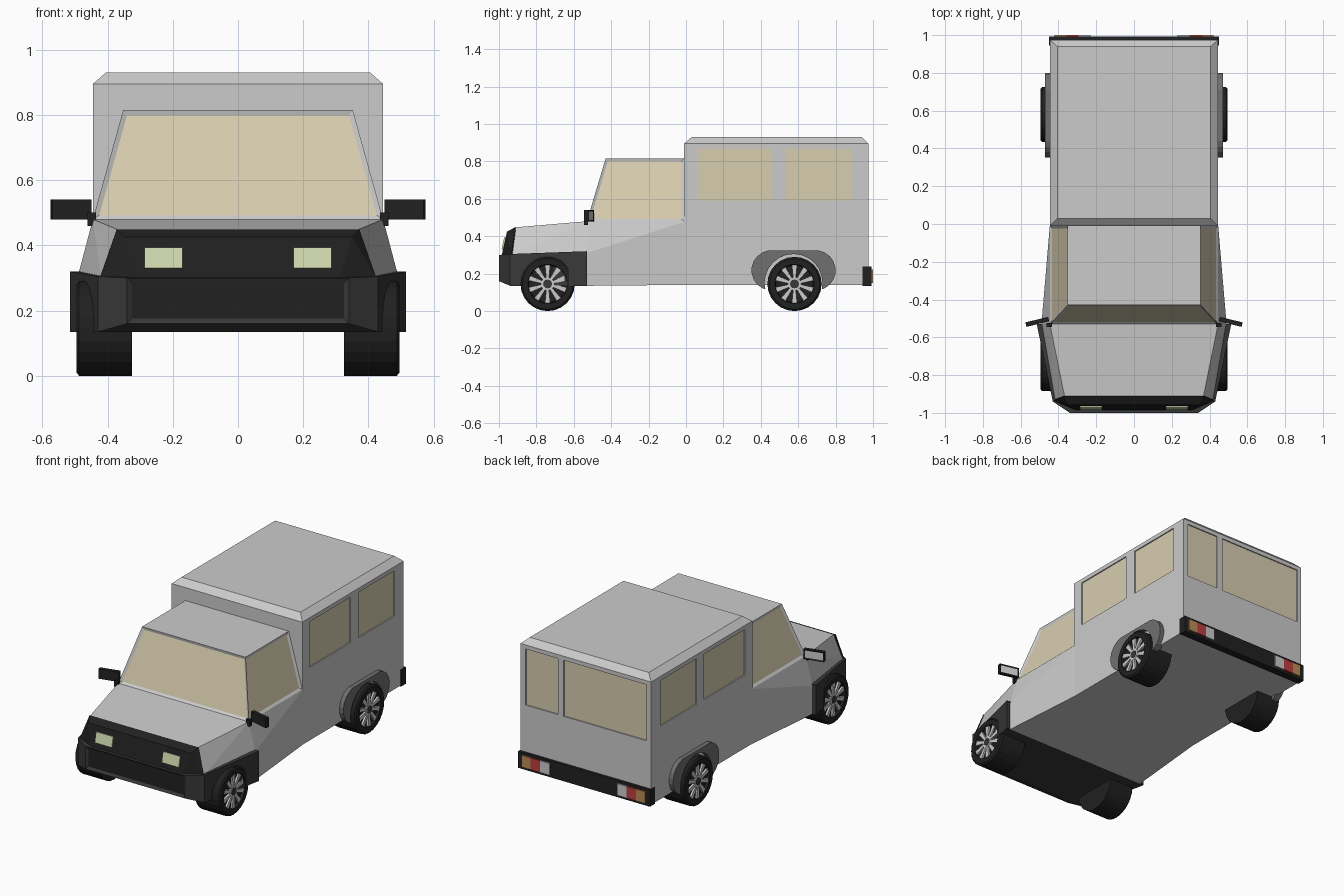
import bpy, bmesh, math
from mathutils import Matrix, Vector

if "Cube" in bpy.data.objects:
    bpy.data.objects.remove(bpy.data.objects["Cube"])


def mat(name, r, g, b):
    m = bpy.data.materials.new(name)
    m.diffuse_color = (r, g, b, 1)
    m.use_nodes = True
    m.node_tree.nodes["Principled BSDF"].inputs["Base Color"].default_value = m.diffuse_color
    return m


BLACK = mat("black_trim", .015, .015, .015)
DARK = mat("dark_plastic", .04, .04, .04)
FLARE = mat("flare_grey", .16, .16, .16)
GLASS = mat("tan_glass", .68, .61, .43)
LAMP = mat("headlamp", .62, .68, .42)
ORANGE = mat("orange_lens", .5, .26, .1)
RED = mat("red_lens", .5, .05, .05)
WHITE = mat("silver", .55, .55, .55)


def finish(name, bm, *mats):
    bmesh.ops.recalc_face_normals(bm, faces=bm.faces[:])
    me = bpy.data.meshes.new(name)
    bm.to_mesh(me)
    bm.free()
    for m in mats:
        me.materials.append(m)
    ob = bpy.data.objects.new(name, me)
    bpy.context.collection.objects.link(ob)
    return ob


def hull(half):
    """Convex solid from points given on the +x side, mirrored to -x."""
    bm = bmesh.new()
    for x, y, z in half:
        bm.verts.new((x, y, z))
        bm.verts.new((-x, y, z))
    res = bmesh.ops.convex_hull(bm, input=bm.verts[:])
    bmesh.ops.delete(bm, geom=[v for v in bm.verts if not v.link_faces], context='VERTS')
    bmesh.ops.dissolve_limit(bm, angle_limit=.01, verts=bm.verts[:], edges=bm.edges[:])
    bmesh.ops.recalc_face_normals(bm, faces=bm.faces[:])
    return bm


def add_box(bm, lo, hi):
    lo, hi = Vector(lo), Vector(hi)
    m = Matrix.Translation((lo + hi) / 2) @ Matrix.Diagonal((*(hi - lo), 1))
    return bmesh.ops.create_cube(bm, size=1, matrix=m)['verts']


def box(name, lo, hi, m=None):
    bm = bmesh.new()
    add_box(bm, lo, hi)
    return finish(name, bm, *([m] if m else []))


def recess(bm, test, width, depth):
    """Sink an inset panel into the chosen faces, using material slot 1."""
    faces = [f for f in bm.faces if test(f.normal)]
    bmesh.ops.inset_individual(bm, faces=faces, thickness=width, depth=-depth, use_even_offset=True)
    for f in faces:
        f.material_index = 1


def cut(ob, cutter):
    mod = ob.modifiers.new("cut", 'BOOLEAN')
    mod.object = cutter
    mod.solver = 'EXACT'
    bpy.context.view_layer.objects.active = ob
    bpy.ops.object.modifier_apply(modifier=mod.name)
    bpy.data.objects.remove(cutter)


# Rear box with chamfered roof
rear = finish("rear_box", hull([(.445, -.01, .14), (.445, .975, .14), (.445, -.01, .895),
                                (.445, .975, .895), (.405, .03, .93), (.405, .94, .93)]))

# Recessed rear box windows: two per side, a narrow and a wide one at the back
wins = []
for s in (-1, 1):
    for y0, y1 in ((.06, .46), (.535, .885)):
        wins.append(((min(s * .435, s * .5), y0, .59), (max(s * .435, s * .5), y1, .87)))
for x0, x1 in ((.19, .41), (-.415, .15)):
    wins.append(((x0, .965, .525), (x1, 1.05, .87)))
cutter = bmesh.new()
for lo, hi in wins:
    add_box(cutter, lo, hi)
cut(rear, finish("window_cutter", cutter))
for i, (lo, hi) in enumerate(wins):
    if i < 4:
        s = -1 if i < 2 else 1
        xs = sorted((s * .43, s * .438))
        box("side_window", (xs[0], lo[1], lo[2]), (xs[1], hi[1], hi[2]), GLASS)
    else:
        box("back_window", (lo[0], .96, lo[2]), (hi[0], .968, hi[2]), GLASS)

# Cab lower body
finish("cab_body", hull([(.49, -.53, .135), (.49, -.53, .31), (.445, -.53, .48),
                         (.445, 0, .14), (.445, 0, .48)]))

# Cab top with windscreen and door glass
bm = hull([(.445, -.53, .48), (.445, -.01, .48), (.352, -.43, .815), (.352, -.01, .815)])
recess(bm, lambda n: n.y < -.8 or abs(n.x) > .8, .015, .008)
cab = finish("cab_top", bm, mat("cab_grey", .8, .8, .8), GLASS)

# Bonnet
finish("bonnet", hull([(.445, -.53, .48), (.49, -.53, .31), (.368, -.91, .448), (.345, -.953, .42),
                       (.42, -.925, .30), (.33, -.97, .30)]))

# Black front mask wrapped around the nose
finish("front_mask", hull([(.35, -.957, .425), (.372, -.912, .449), (.424, -.935, .30),
                           (.31, -.985, .30), (.33, -.9, .44), (.38, -.9, .30)]), BLACK)

# Front bumper with side fenders and sunken grille
bm = hull([(.34, -1, .30), (.34, -1, .16), (.43, -.94, .305), (.43, -.94, .135),
           (.515, -.53, .32), (.515, -.53, .135)])
recess(bm, lambda n: n.y < -.98, .015, .01)
finish("front_bumper", bm, DARK, BLACK)

for s in (-1, 1):
    # Headlight, tilted with the mask
    bm = bmesh.new()
    add_box(bm, (-.058, -.008, -.032), (.058, .008, .032))
    bmesh.ops.transform(bm, verts=bm.verts[:], matrix=Matrix.Translation((s * .228, -.971, .36))
                        @ Matrix.Rotation(-.22, 4, 'X'))
    finish("headlight", bm, LAMP)

    # Door mirror, angled, with a silver face and a short stalk
    place = Matrix.Translation((s * .512, -.518, .51)) @ Matrix.Rotation(-s * .24, 4, 'Z')
    bm = bmesh.new()
    add_box(bm, (-.062, -.012, -.03), (.062, .012, .03))
    bm.faces.ensure_lookup_table()
    recess(bm, lambda n: n.y > .9, .008, .004)
    bmesh.ops.transform(bm, verts=bm.verts[:], matrix=place)
    finish("mirror", bm, BLACK, WHITE)
    xs = sorted((s * .435, s * .462))
    box("mirror_stalk", (xs[0], -.545, .46), (xs[1], -.525, .50), BLACK)

    # Tail light lenses
    for a, b, m in ((.36, .42, ORANGE), (.295, .36, RED), (.23, .295, WHITE)):
        xs = sorted((s * a, s * b))
        box("tail_light", (xs[0], .98, .15), (xs[1], 1, .222), m)

    # Rear wheel flare: rounded slab with a round wheel opening
    outline = [(.575 + (.1175 if math.cos(a) > 0 else -.1175) + .1075 * math.cos(a),
                .2175 + .1075 * math.sin(a))
               for a in (math.radians(9 + 18 * i) for i in range(20))]
    bm = bmesh.new()
    face = bm.faces.new([bm.verts.new((s * .43, y, z)) for y, z in outline])
    ext = bmesh.ops.extrude_face_region(bm, geom=[face], use_keep_orig=True)
    bmesh.ops.translate(bm, vec=(s * .042, 0, 0),
                        verts=[g for g in ext['geom'] if isinstance(g, bmesh.types.BMVert)])
    flare = finish("rear_wheel_flare", bm, FLARE)
    bm = bmesh.new()
    bmesh.ops.create_cone(bm, cap_ends=True, segments=24, radius1=.155, radius2=.155, depth=.2,
                          matrix=Matrix.Translation((s * .46, .575, .15))
                          @ Matrix.Rotation(math.pi / 2, 4, 'Y'))
    cut(flare, finish("wheel_cutter", bm))

# Rear bumper
box("rear_bumper", (-.449, .945, .135), (.449, .992, .237), BLACK)


def wheel(s, y):
    place = Matrix.Translation((0, y, .145)) @ Matrix.Diagonal((s, 1, 1, 1))
    # Tyre: spun profile with a sunken rim
    prof = [(.325, 0), (.325, .145), (.487, .145), (.495, .135), (.495, .105), (.478, .1), (.478, 0)]
    bm = bmesh.new()
    vs = [bm.verts.new((x, 0, r)) for x, r in prof]
    es = [bm.edges.new(p) for p in zip(vs, vs[1:])]
    bmesh.ops.spin(bm, geom=vs + es, cent=(0, 0, 0), axis=(1, 0, 0), angle=2 * math.pi, steps=24)
    bmesh.ops.remove_doubles(bm, verts=bm.verts[:], dist=1e-4)
    bmesh.ops.transform(bm, verts=bm.verts[:], matrix=place)
    finish("tyre", bm, BLACK)
    # Ten tapered spokes and a hub ring
    bm = bmesh.new()
    for i in range(10):
        vs = add_box(bm, (.47, -.014, .025), (.49, .014, .102))
        for v in vs:
            if v.co.z < .05:
                v.co.y *= .5
        bmesh.ops.rotate(bm, verts=vs, cent=(0, 0, 0), matrix=Matrix.Rotation(i * math.pi / 5, 3, 'X'))
    bmesh.ops.create_cone(bm, cap_ends=True, segments=12, radius1=.036, radius2=.036, depth=.022,
                          matrix=Matrix.Translation((.48, 0, 0)) @ Matrix.Rotation(math.pi / 2, 4, 'Y'))
    bmesh.ops.transform(bm, verts=bm.verts[:], matrix=place)
    finish("wheel_spokes", bm, WHITE)
    # Dark hub cap
    bm = bmesh.new()
    bmesh.ops.create_cone(bm, cap_ends=True, segments=12, radius1=.024, radius2=.024, depth=.024,
                          matrix=place @ Matrix.Translation((.481, 0, 0))
                          @ Matrix.Rotation(math.pi / 2, 4, 'Y'))
    finish("hub_cap", bm, DARK)


for s in (-1, 1):
    for y in (-.74, .58):
        wheel(s, y)
